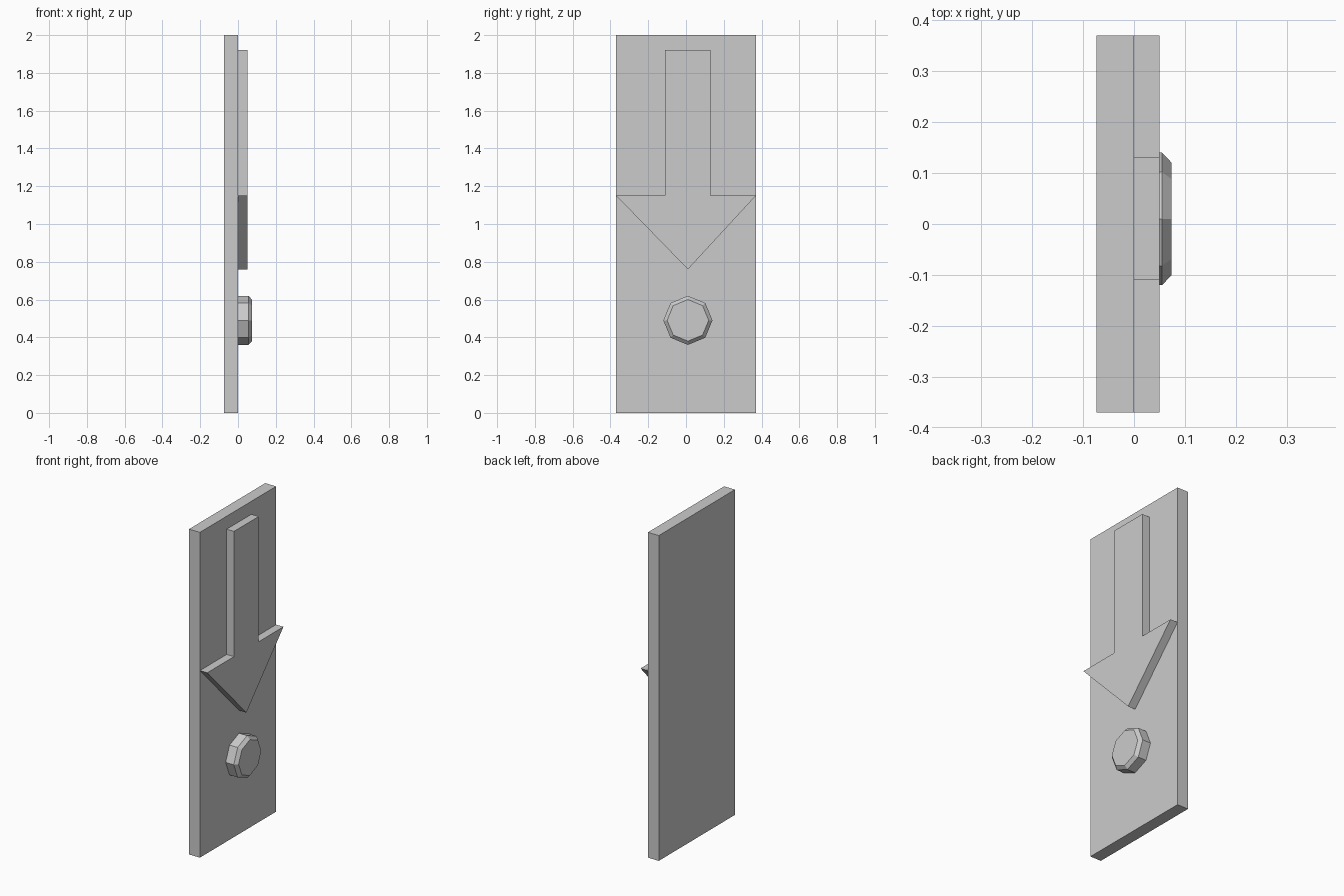
import bpy, math

if "Cube" in bpy.data.objects:
    bpy.data.objects.remove(bpy.data.objects["Cube"])


def stacked_solid(name, rings):
    """Closed solid from matching (x, [(y, z), ...]) outlines, ordered back to front."""
    n = len(rings[0][1])
    verts = [(x, y, z) for x, outline in rings for y, z in outline]
    faces = [tuple(reversed(range(n))), tuple(range(len(verts) - n, len(verts)))]
    for r in range(len(rings) - 1):
        a, b = r * n, (r + 1) * n
        for i in range(n):
            j = (i + 1) % n
            faces.append((a + i, a + j, b + j, b + i))
    mesh = bpy.data.meshes.new(name)
    mesh.from_pydata(verts, [], faces)
    obj = bpy.data.objects.new(name, mesh)
    bpy.context.collection.objects.link(obj)
    return obj


def octagon(radius, cy=0.01, cz=0.49):
    return [(cy + radius * math.cos(i * math.pi / 4),
             cz + radius * math.sin(i * math.pi / 4)) for i in range(8)]


# Upright back panel
panel = [(-0.37, 0), (0.37, 0), (0.37, 2), (-0.37, 2)]
stacked_solid("panel", [(-0.074, panel), (0, panel)])

# Raised arrow pointing down
arrow = [(0.01, 0.76), (0.37, 1.15), (0.13, 1.15), (0.13, 1.92),
         (-0.11, 1.92), (-0.11, 1.15), (-0.37, 1.15)]
stacked_solid("arrow", [(0, arrow), (0.05, arrow)])

# Eight-sided button with a chamfered rim
stacked_solid("button", [(0, octagon(0.13)), (0.055, octagon(0.13)),
                         (0.074, octagon(0.11))])
